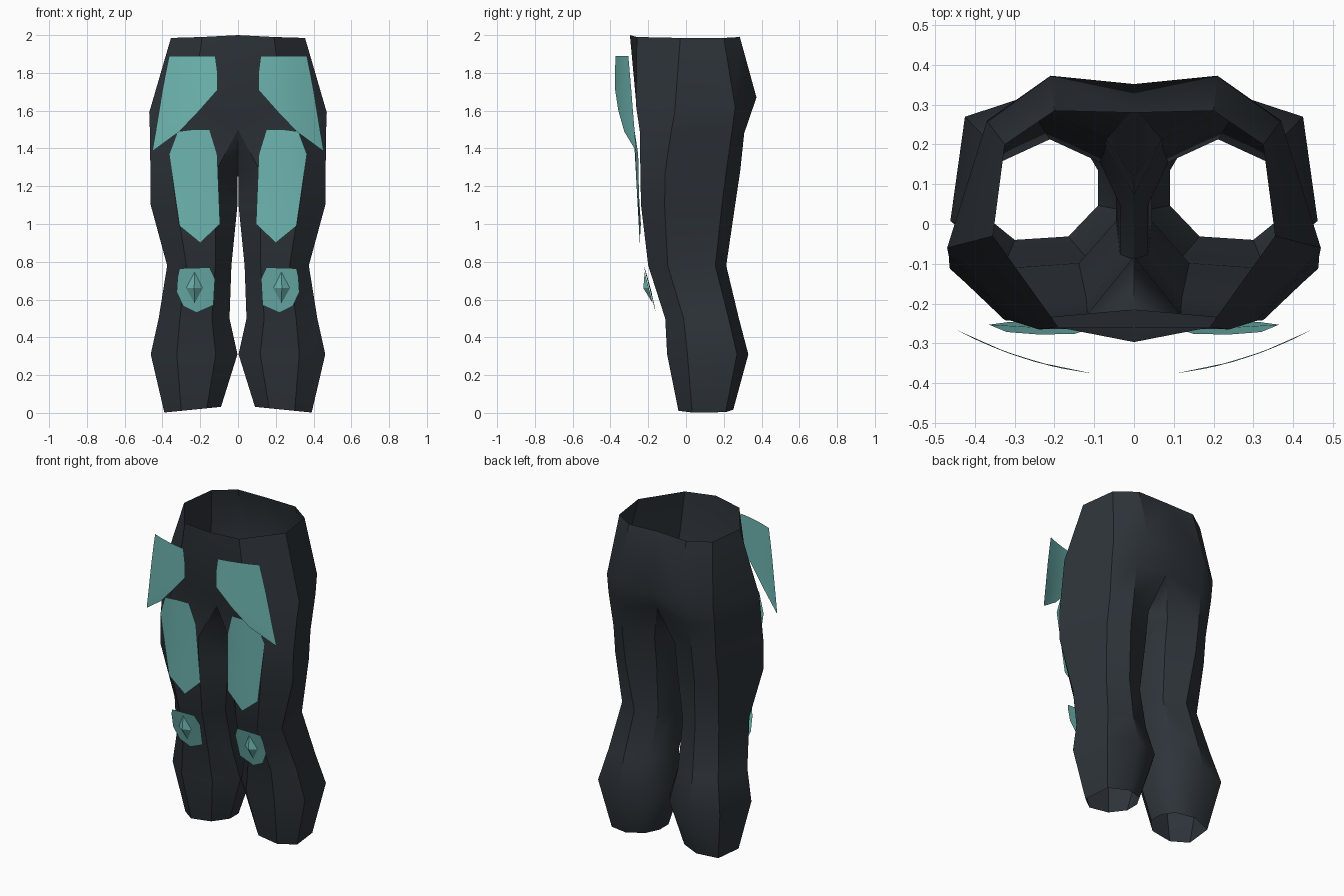
import bpy, bmesh, math

if "Cube" in bpy.data.objects:
    bpy.data.objects.remove(bpy.data.objects["Cube"])


def material(name, rgb):
    m = bpy.data.materials.new(name)
    m.diffuse_color = (*rgb, 1)
    m.use_nodes = True
    m.node_tree.nodes["Principled BSDF"].inputs["Base Color"].default_value = m.diffuse_color
    return m


CLOTH = material("charcoal cloth", (0.027, 0.034, 0.042))
TEAL = material("teal plate", (0.165, 0.49, 0.46))


def build(name, verts, faces, mat, angle=38, front=True):
    """Make a half-model mesh and mirror it across x = 0."""
    me = bpy.data.meshes.new(name)
    me.from_pydata(verts, [], faces)
    bm = bmesh.new()
    bm.from_mesh(me)
    bmesh.ops.recalc_face_normals(bm, faces=bm.faces)
    # Open plates must face forward
    if front and sum(f.normal.y for f in bm.faces) > 0:
        bmesh.ops.reverse_faces(bm, faces=bm.faces)
    bm.to_mesh(me)
    bm.free()
    me.materials.append(mat)
    for p in me.polygons:
        p.use_smooth = True
    me.set_sharp_from_angle(angle=math.radians(angle))
    ob = bpy.data.objects.new(name, me)
    bpy.context.collection.objects.link(ob)
    m = ob.modifiers.new("mirror", 'MIRROR')
    m.merge_threshold = 0.0005
    return ob


# Trousers: eight-sided leg rings
# (z, x min, x max, y min, y max, width share of the outer back corner)
legs = [(0.02, 0.09, 0.39, -0.04, 0.25, 0.94),
        (0.31, 0.003, 0.462, -0.10, 0.33, 0.92),
        (0.50, 0.045, 0.42, -0.11, 0.28, 0.90),
        (0.78, 0.035, 0.375, -0.20, 0.213, 0.89),
        (1.10, 0.003, 0.462, -0.238, 0.26, 0.78),
        (1.28, 0.001, 0.464, -0.242, 0.287, 0.77)]
verts = []
for i, (z, xa, xb, ya, yb, w) in enumerate(legs):
    section = [(0.25, 0.03), (0.70, 0), (1, 0.25), (w, 0.86),
               (0.52, 1), (0.15, 0.86), (0, 0.60), (0, 0.30)]
    for u, v in section:
        tilt = 0.03 * (0.4 - u) if i == 0 else 0
        verts.append((xa + u * (xb - xa), ya + v * (yb - ya), z + tilt))

# Crotch ring, whose last points close on the centre seam
verts += [(0, -0.215, 1.50), (0.31, -0.243, 1.48), (0.466, -0.08, 1.48),
          (0.37, 0.245, 1.50), (0.24, 0.308, 1.48), (0, 0.29, 1.52),
          (0, 0.12, 1.47), (0, -0.08, 1.45)]
faces = []
for r in range(len(legs)):
    for k in range(8):
        a, b = r * 8 + k, r * 8 + (k + 1) % 8
        faces.append((a, b, b + 8, a + 8))

# Hip and waist half rings
base = len(legs) * 8
hip = len(verts)
verts += [(0, -0.26, 1.60), (0.24, -0.265, 1.63), (0.47, -0.06, 1.59),
          (0.37, 0.26, 1.62), (0.21, 0.373, 1.67), (0, 0.352, 1.64)]
verts += [(0, -0.297, 2.0), (0.19, -0.26, 1.99), (0.355, -0.03, 1.985),
          (0.325, 0.20, 1.985), (0.20, 0.285, 1.99), (0, 0.28, 1.995)]
for k in range(5):
    faces.append((base + k, base + k + 1, hip + k + 1, hip + k))
    faces.append((hip + k, hip + k + 1, hip + k + 7, hip + k + 6))
build("trousers", verts, faces, CLOTH, front=False)


def pad(name, outline, depth, centre):
    """Fan-shaped plate facing forward, with y given by depth(x, z)."""
    v = [(x, depth(x, z), z) for x, z in [centre] + outline]
    n = len(outline)
    f = [(0, 1 + k, 1 + (k + 1) % n) for k in range(n)]
    return build(name, v, f, TEAL)


# Thigh pads
pad("thigh_pad",
    [(0.32, 1.49), (0.24, 1.50), (0.15, 1.50), (0.11, 1.37), (0.095, 1.0),
     (0.20, 0.90), (0.31, 0.99), (0.365, 1.37)],
    lambda x, z: -0.245 - 0.055 * (z - 0.9) + 1.6 * max(0, abs(x - 0.22) - 0.04) ** 2,
    (0.22, 1.2))


# Knee pads
def knee_y(x, z):
    return -0.160 - 0.26 * (z - 0.53) + 2 * max(0, abs(x - 0.22) - 0.05) ** 2


pad("knee_pad",
    [(0.31, 0.765), (0.15, 0.77), (0.122, 0.71), (0.13, 0.57), (0.22, 0.53),
     (0.29, 0.565), (0.325, 0.64), (0.32, 0.72)], knee_y, (0.22, 0.65))

# Pointed diamond stud on each knee pad
rim = [(0.230, 0.745), (0.187, 0.66), (0.230, 0.58), (0.275, 0.66)]
v = [(x, knee_y(x, z) - 0.003, z) for x, z in rim] + [(0.232, -0.226, 0.66)]
build("knee_stud", v, [(k, (k + 1) % 4, 4) for k in range(4)], TEAL, angle=12)

# Curved hip plates: rows of (z, inner x, outer x)
rows = [(1.89, 0.12, 0.365), (1.80, 0.108, 0.383), (1.71, 0.108, 0.400),
        (1.60, 0.205, 0.418), (1.49, 0.31, 0.436), (1.39, 0.446, 0.453)]
cols = 5
v = []
for z, xa, xb in rows:
    for c in range(cols):
        x = xa + (xb - xa) * c / (cols - 1)
        v.append((x, -0.375 + 0.12 * (x - 0.11) + 0.60 * (x - 0.11) ** 2, z))
f = []
for r in range(len(rows) - 1):
    for c in range(cols - 1):
        a = r * cols + c
        f.append((a, a + cols, a + cols + 1, a + 1))
build("hip_plate", v, f, TEAL)
